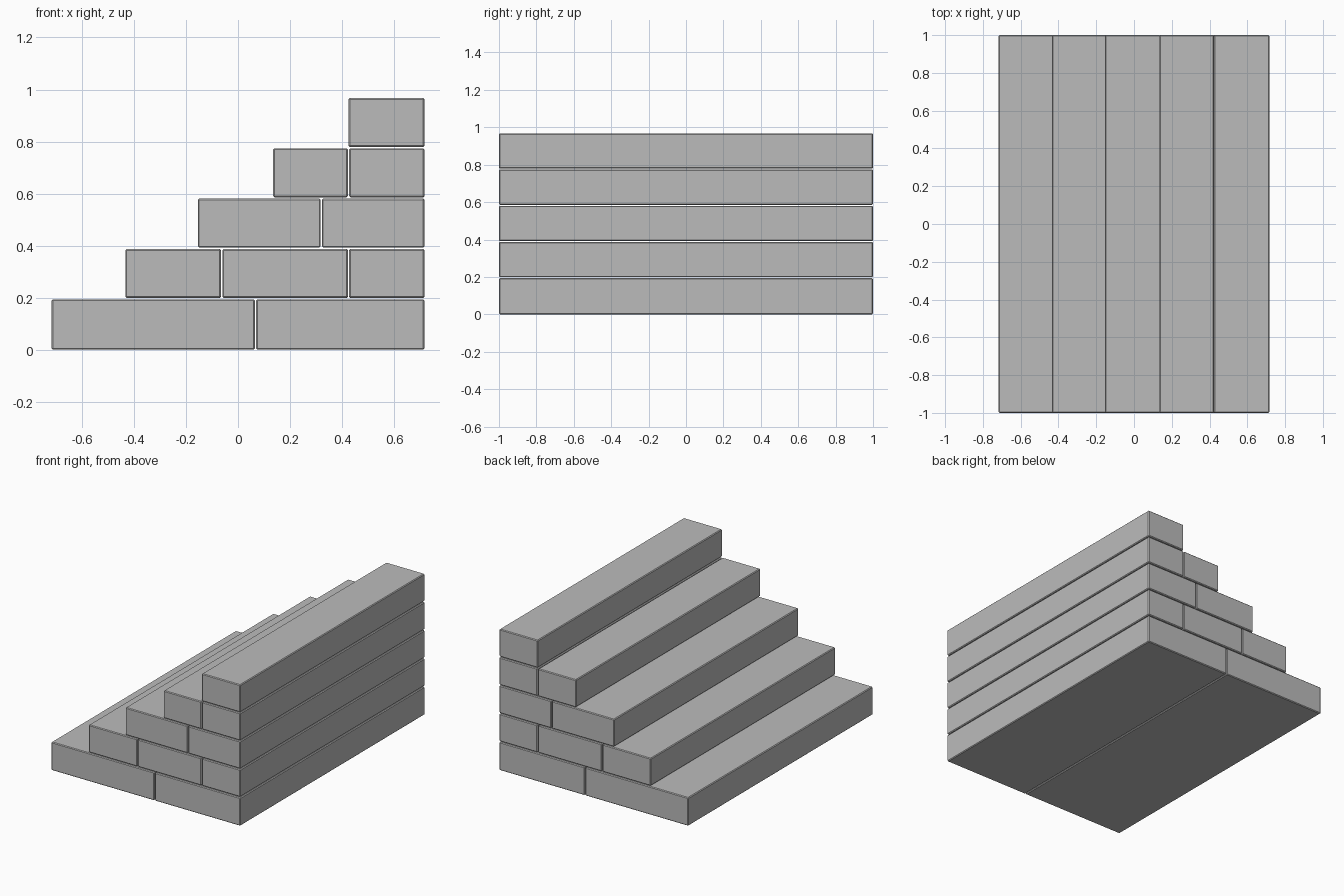
import bpy
import bmesh

cube = bpy.data.objects.get("Cube")
if cube:
    bpy.data.objects.remove(cube, do_unlink=True)

# One plain stone colour
stone = bpy.data.materials.new("grey_stone")
stone.use_nodes = True
GREY = (0.5, 0.5, 0.5, 1.0)
stone.diffuse_color = GREY
stone.node_tree.nodes["Principled BSDF"].inputs["Base Color"].default_value = GREY

GAP = 0.005      # joint between neighbouring blocks
RISE = 0.1935    # height of one course
LENGTH = 2.0


def stone_block(name, x0, x1, z0, z1):
    """A long cut stone with slightly chamfered edges."""
    bm = bmesh.new()
    bmesh.ops.create_cube(bm, size=1.0)
    bmesh.ops.scale(bm, vec=(x1 - x0, LENGTH, z1 - z0), verts=bm.verts)
    bmesh.ops.bevel(bm, geom=bm.edges[:], offset=0.005, segments=1, affect='EDGES')
    mesh = bpy.data.meshes.new(name)
    bm.to_mesh(mesh)
    bm.free()
    mesh.materials.append(stone)
    block = bpy.data.objects.new(name, mesh)
    block.location = ((x0 + x1) / 2, 0, (z0 + z1) / 2)
    bpy.context.collection.objects.link(block)


# Joint positions along each course, lowest first
courses = [
    (-0.717, 0.067, 0.717),
    (-0.433, -0.063, 0.425, 0.717),
    (-0.154, 0.32, 0.717),
    (0.135, 0.425, 0.717),
    (0.425, 0.717),
]

for row, joints in enumerate(courses):
    bottom = row * RISE + (GAP if row else 0)
    top = (row + 1) * RISE
    last = len(joints) - 2
    for i, (left, right) in enumerate(zip(joints, joints[1:])):
        x0 = left + (GAP / 2 if i > 0 else 0)
        x1 = right - (GAP / 2 if i < last else 0)
        stone_block(f"step_{row + 1}_block_{i + 1}", x0, x1, bottom, top)
